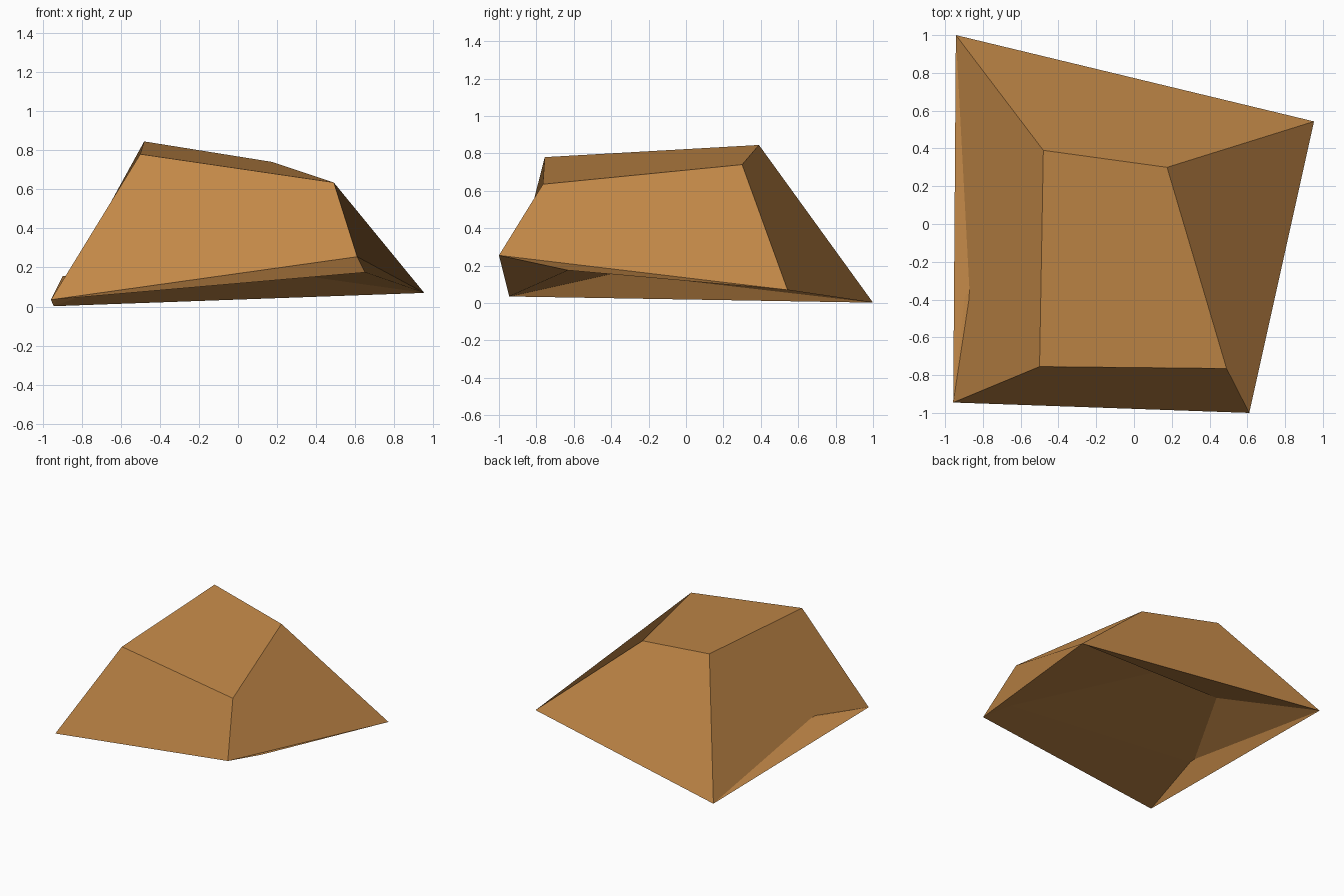
import bpy, bmesh

if "Cube" in bpy.data.objects:
    bpy.data.objects.remove(bpy.data.objects["Cube"])

# Corner loops, each ordered front-left, front-right, back-right, back-left
TOP = [(-0.50, -0.755, 0.78), (0.49, -0.765, 0.635), (0.175, 0.30, 0.74), (-0.48, 0.39, 0.845)]
RIM = [(-0.957, -0.945, 0.035), (0.61, -1.0, 0.255), (0.953, 0.543, 0.07), (-0.943, 1.0, 0.002)]
HOLLOW = [(-0.897, -0.39, 0.157), (0.65, -0.63, 0.175), (0.105, 0.48, 0.19), (-0.44, 0.42, 0.18)]

bm = bmesh.new()
top, rim, hollow = ([bm.verts.new(p) for p in loop] for loop in (TOP, RIM, HOLLOW))


def band(a, b, flipped=()):
    """Join two loops with four-sided faces; flipped sides start one corner on,
    so their slight fold runs along the other diagonal."""
    for i in range(4):
        j = (i + 1) % 4
        quad = [a[i], a[j], b[j], b[i]]
        if i in flipped:
            quad = quad[1:] + quad[:1]
        bm.faces.new(quad)


# Sloping sides and crown
band(rim, top, flipped=(1,))
bm.faces.new(top)

# Hollowed underside
band(rim, hollow, flipped=(1,))
bm.faces.new(hollow)
bmesh.ops.recalc_face_normals(bm, faces=bm.faces[:])

mesh = bpy.data.meshes.new("rock")
bm.to_mesh(mesh)
bm.free()

# Sandy brown stone
stone = bpy.data.materials.new("sandy_brown_stone")
stone.diffuse_color = (0.55, 0.25, 0.065, 1.0)
stone.use_nodes = True
stone.node_tree.nodes["Principled BSDF"].inputs["Base Color"].default_value = stone.diffuse_color
mesh.materials.append(stone)

rock = bpy.data.objects.new("rock", mesh)
bpy.context.collection.objects.link(rock)
